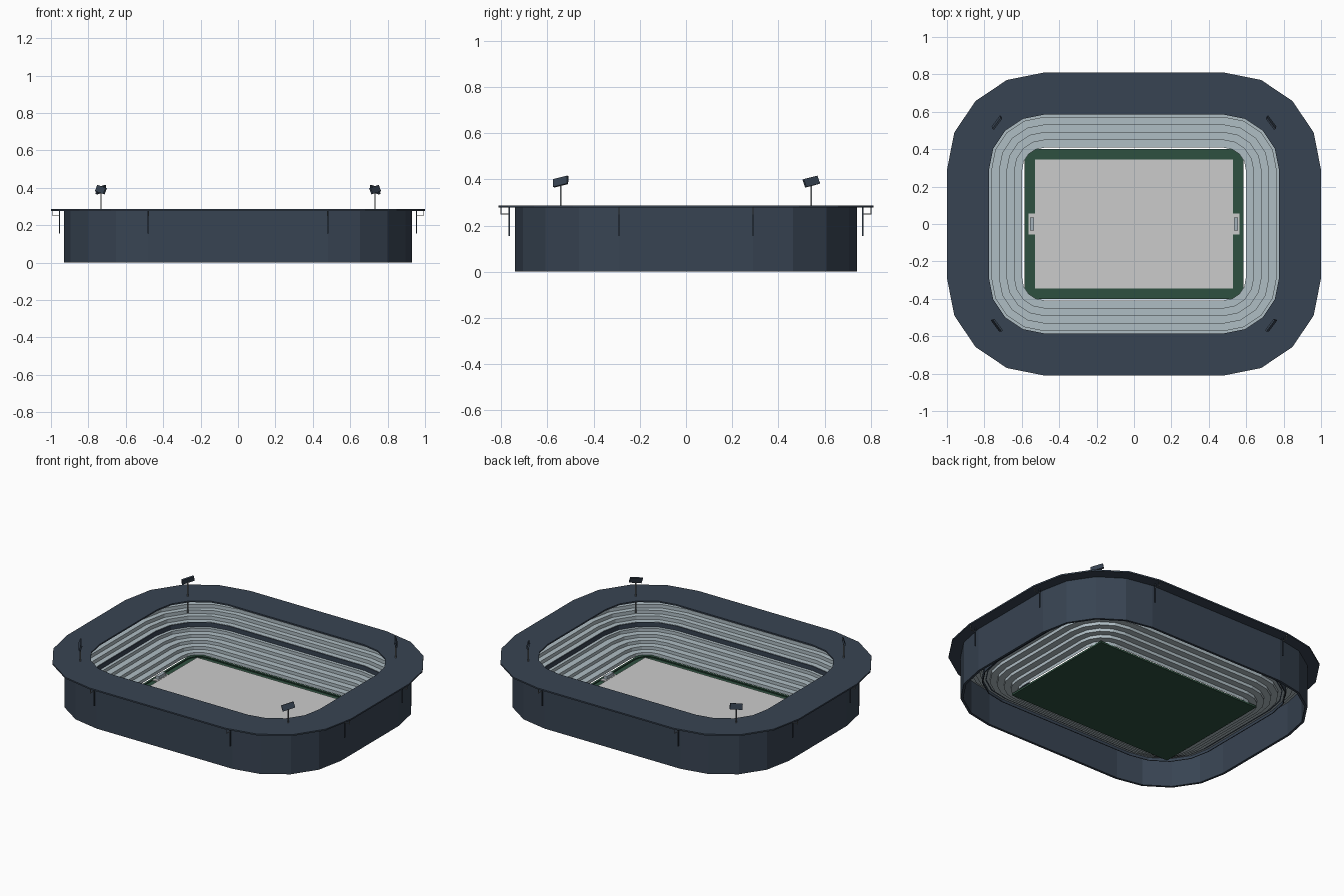
import bpy, bmesh, math
from mathutils import Matrix, Euler, Vector

cube = bpy.data.objects.get("Cube")
if cube:
    bpy.data.objects.remove(cube, do_unlink=True)

CX, CY, SEG = 0.48, 0.29, 4      # corner centres shared by every ring, facets per corner


def material(name, rgb):
    m = bpy.data.materials.new(name)
    m.use_nodes = True
    m.diffuse_color = (*rgb, 1)
    m.node_tree.nodes["Principled BSDF"].inputs["Base Color"].default_value = (*rgb, 1)
    return m


NAVY = material("slate navy", (0.039, 0.057, 0.085))
SEAT = material("seat grey", (0.43, 0.51, 0.55))
FIELD = material("field grey", (0.6, 0.6, 0.6))
GREEN = material("dark green", (0.027, 0.08, 0.05))
NET = material("net grey", (0.38, 0.45, 0.5))
STEEL = material("steel grey", (0.2, 0.22, 0.24))


def finish(name, bm, mat):
    mesh = bpy.data.meshes.new(name)
    bm.to_mesh(mesh)
    bm.free()
    mesh.materials.append(mat)
    obj = bpy.data.objects.new(name, mesh)
    bpy.context.collection.objects.link(obj)
    return obj


def outline(r):
    """Rounded rectangle at distance r around the shared corner centres."""
    pts = []
    for q, (sx, sy) in enumerate([(1, 1), (-1, 1), (-1, -1), (1, -1)]):
        for i in range(SEG + 1):
            a = (q + i / SEG) * math.pi / 2
            pts.append((sx * CX + r * math.cos(a), sy * CY + r * math.sin(a)))
    return pts


def ring(name, profile, mat, closed=True):
    """Sweep an (r, z) profile around the stadium outline."""
    bm = bmesh.new()
    loops = [[bm.verts.new((x, y, z)) for x, y in outline(r)] for r, z in profile]
    n = len(loops[0])
    pairs = list(zip(loops, loops[1:] + loops[:1]))
    for a, b in pairs if closed else pairs[:-1]:
        for i in range(n):
            j = (i + 1) % n
            bm.faces.new((a[i], a[j], b[j], b[i]))
    if closed:
        bmesh.ops.recalc_face_normals(bm, faces=bm.faces)
    return finish(name, bm, mat)


def box(name, centre, size, mat, rot=(0, 0, 0)):
    bm = bmesh.new()
    m = Matrix.LocRotScale(Vector(centre), Euler(rot), Vector(size))
    bmesh.ops.create_cube(bm, size=1, matrix=m)
    return finish(name, bm, mat)


def slab(name, r0, r1, z0, z1, mat):
    return ring(name, [(r0, z0), (r1, z0), (r1, z1), (r0, z1)], mat)


def terrace(name, r, z, run, rise, steps):
    """Stepped seating surface, riser then tread."""
    profile = [(r, z)]
    for _ in range(steps):
        z += rise
        profile.append((r, z))
        r += run
        profile.append((r, z))
    return ring(name, profile[::-1], SEAT, closed=False)


# Shell and roof
slab("outer_wall", 0.435, 0.45, 0, 0.278, NAVY)
slab("roof_canopy", 0.295, 0.52, 0.277, 0.286, NAVY)

# Seating tiers and the balcony front between them
terrace("lower_tier", 0.118, 0.018, 0.0405, 0.02, 5)
slab("balcony_front", 0.3, 0.306, 0.115, 0.146, NAVY)
terrace("upper_tier", 0.304, 0.126, 0.033, 0.022, 4)
slab("lower_back_wall", 0.32, 0.325, 0.1, 0.14, NAVY)

# Pitch
box("pitch_base", (0, 0, 0.016), (1.17, 0.8, 0.012), GREEN)
box("playing_field", (0, 0, 0.024), (1.06, 0.69, 0.005), FIELD)
slab("pitch_border", 0.083, 0.087, 0.02, 0.028, GREEN)

# Goals with a pale apron
for s, side in ((1, "left"), (-1, "right")):
    box(f"goal_apron_{side}", (s * 0.547, 0, 0.025), (0.036, 0.11, 0.006), FIELD)
    box(f"goal_net_{side}", (s * 0.545, 0, 0.038), (0.022, 0.07, 0.02), NET)

# Columns and edge brackets outside the wall
T = 0.006
for sx in (1, -1):
    for sy in (1, -1):
        for dx, dy in ((1, 0), (0, 1)):
            def at(r, z):
                return (sx * (CX + r * dx), sy * (CY + r * dy), z)
            box("roof_column", at(0.475, 0.217), (T, T, 0.125), NAVY)
            box("bracket_arm", at(0.493, 0.25), (0.036 * dx + 0.003, 0.036 * dy + 0.003, 0.003), STEEL)
            box("bracket_hanger", at(0.51, 0.264), (0.003, 0.003, 0.028), STEEL)

# Floodlights at the four corners
for sx in (1, -1):
    for sy in (1, -1):
        x, y = sx * 0.733, sy * 0.542
        box("floodlight_pole", (x, y, 0.28), (T, T, 0.2), STEEL)
        turn = math.atan2(0.06, -0.045 * sx * sy)
        box("floodlight_panel", (x, y, 0.39), (0.076, 0.01, 0.036), NAVY,
            (-sx * 0.3, -0.2, turn))
